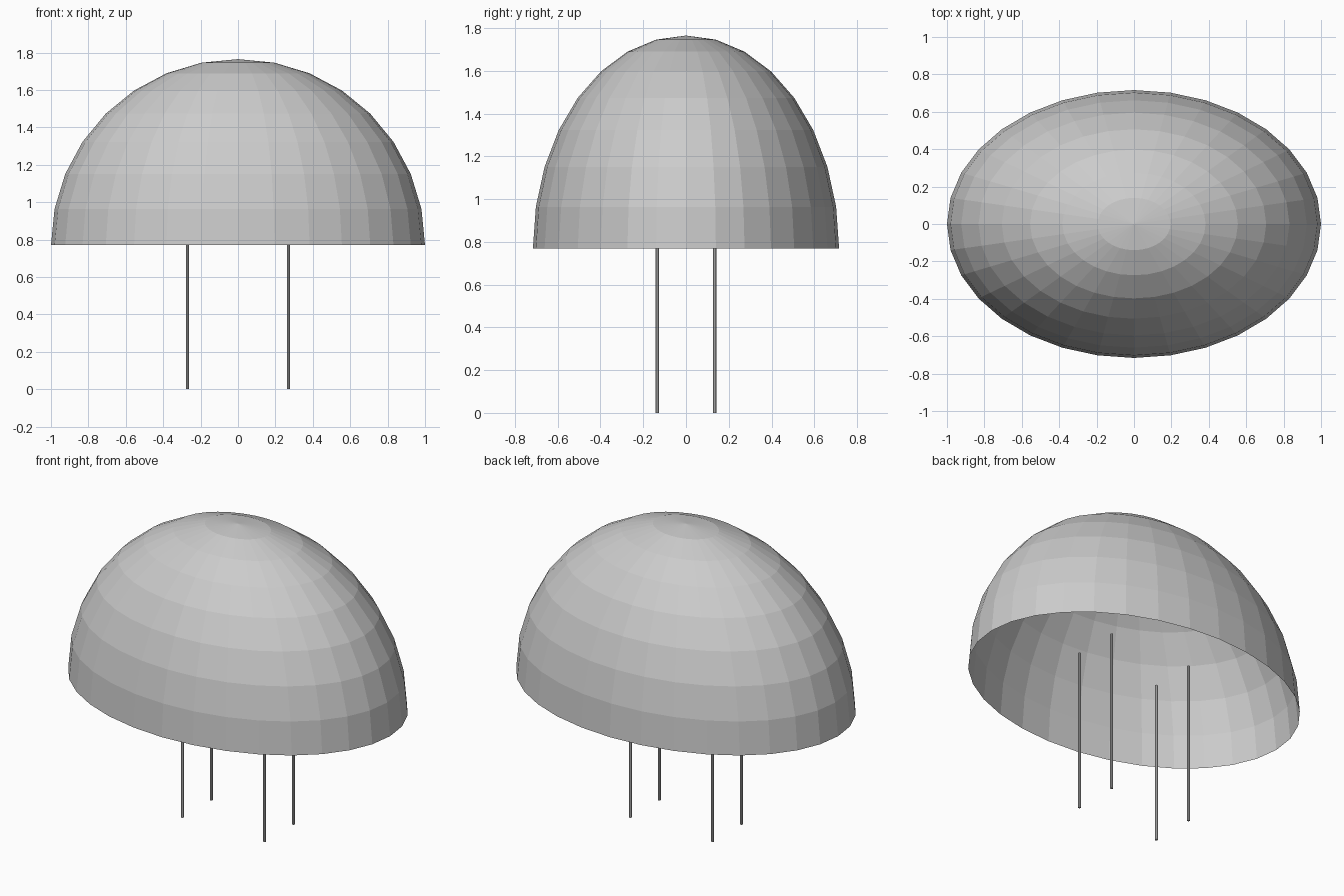
import bpy
import bmesh
from mathutils import Matrix

cube = bpy.data.objects.get("Cube")
if cube:
    bpy.data.objects.remove(cube, do_unlink=True)

BASE_Z, DOME_HEIGHT, HALF_DEPTH = 0.77, 0.995, 0.716
LEG_X, LEG_Y, LEG_RADIUS, LEG_LENGTH = 0.27, 0.135, 0.008, 0.96


def make_material(name, colour):
    mat = bpy.data.materials.new(name)
    mat.use_nodes = True
    mat.diffuse_color = colour
    mat.node_tree.nodes["Principled BSDF"].inputs["Base Color"].default_value = colour
    return mat


def add_object(name, bm, mat):
    mesh = bpy.data.meshes.new(name)
    bm.to_mesh(mesh)
    bm.free()
    mesh.materials.append(mat)
    obj = bpy.data.objects.new(name, mesh)
    bpy.context.collection.objects.link(obj)
    return obj


grey = make_material("plain grey", (0.6, 0.6, 0.6, 1))

# Open faceted dome: upper half of a stretched sphere
bm = bmesh.new()
bmesh.ops.create_uvsphere(bm, u_segments=32, v_segments=16, radius=1)
lower = [v for v in bm.verts if v.co.z < -0.01]
bmesh.ops.delete(bm, geom=lower, context='VERTS')
bmesh.ops.transform(bm, verts=bm.verts,
                    matrix=Matrix.Translation((0, 0, BASE_Z))
                    @ Matrix.Diagonal((1, HALF_DEPTH, DOME_HEIGHT, 1)))
add_object("dome", bm, grey)

# Four thin legs that reach up inside the dome
for side, sx in (("left", 1), ("right", -1)):
    for end, sy in (("front", -1), ("back", 1)):
        bm = bmesh.new()
        bmesh.ops.create_cone(bm, cap_ends=True, segments=8, radius1=LEG_RADIUS,
                              radius2=LEG_RADIUS, depth=LEG_LENGTH)
        leg = add_object(f"{end}_{side}_leg", bm, grey)
        leg.location = (sx * LEG_X, sy * LEG_Y, LEG_LENGTH / 2)
